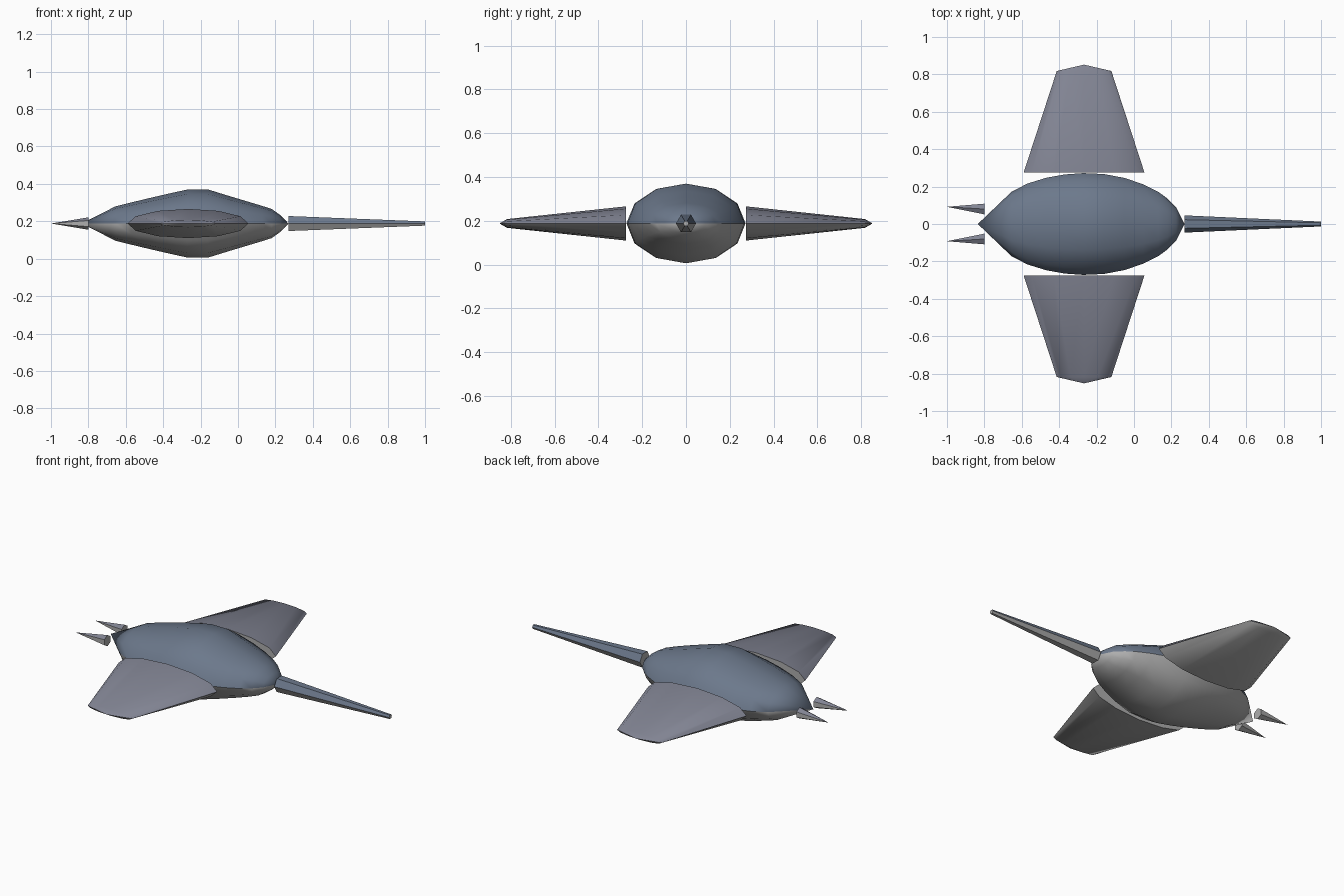
import bpy, bmesh, math
from mathutils import Vector

if "Cube" in bpy.data.objects:
    bpy.data.objects.remove(bpy.data.objects["Cube"])

MID_Z = 0.188


def material(name, rgb):
    m = bpy.data.materials.new(name)
    m.diffuse_color = (*rgb, 1)
    m.use_nodes = True
    m.node_tree.nodes["Principled BSDF"].inputs["Base Color"].default_value = m.diffuse_color
    return m


belly = material("belly_grey", (0.42, 0.42, 0.42))
back = material("back_blue", (0.15, 0.19, 0.26))
fin = material("fin_slate", (0.22, 0.23, 0.29))


def loft(name, stations, sides, along, across, top, phase=0.0):
    """Skin elliptical rings (centre, width, height); zero width makes a point."""
    bm = bmesh.new()
    along, across, up = Vector(along), Vector(across), Vector((0, 0, 1))
    rings = []
    for centre, d, w, h in stations:
        base = Vector(centre) + along * d
        if w == 0:
            rings.append([bm.verts.new(base)])
        else:
            rings.append([bm.verts.new(base + across * w * math.cos(a) + up * h * math.sin(a))
                          for a in (phase + 2 * math.pi * i / sides for i in range(sides))])
    for a, b in zip(rings, rings[1:]):
        for i in range(sides):
            j = (i + 1) % sides
            if len(a) == 1:
                bm.faces.new((a[0], b[i], b[j]))
            elif len(b) == 1:
                bm.faces.new((a[i], a[j], b[0]))
            else:
                bm.faces.new((a[i], a[j], b[j], b[i]))
    for ring in (rings[0], rings[-1]):
        if len(ring) > 1:
            bm.faces.new(ring)
    bmesh.ops.recalc_face_normals(bm, faces=bm.faces)
    # Coloured upper side, grey underside
    for f in bm.faces:
        f.material_index = 1 if f.calc_center_median().z > MID_Z + 0.001 else 0
    me = bpy.data.meshes.new(name)
    bm.to_mesh(me)
    bm.free()
    me.materials.append(belly)
    me.materials.append(top)
    ob = bpy.data.objects.new(name, me)
    bpy.context.collection.objects.link(ob)
    bpy.ops.object.select_all(action='DESELECT')
    ob.select_set(True)
    bpy.context.view_layer.objects.active = ob
    bpy.ops.object.shade_smooth_by_angle(angle=math.radians(40))
    return ob


X, Y = (1, 0, 0), (0, 1, 0)
O = (0, 0, MID_Z)

# Body: rounded in plan, diamond-like from the side
body = [(-0.835, 0, 0), (-0.655, 0.172, 0.092), (-0.57, 0.216, 0.113), (-0.47, 0.247, 0.137),
        (-0.37, 0.265, 0.16), (-0.27, 0.272, 0.182), (-0.16, 0.267, 0.182), (-0.05, 0.246, 0.148),
        (0.05, 0.212, 0.118), (0.13, 0.172, 0.094), (0.18, 0.135, 0.078), (0.225, 0.09, 0.046), (0.27, 0, 0)]
loft("body", [(O, *s) for s in body], 12, X, Y, back)

# Tail: tapered six-sided rod
loft("tail", [(O, 0.27, 0.046, 0.04 / math.sin(math.pi / 3)), (O, 1.0, 0.013, 0.013)], 6, X, Y, back)

for side, s in (("left", 1), ("right", -1)):
    # Side fin: flattened taper with a pointed end
    c = (-0.267, 0, MID_Z)
    loft(side + "_fin", [(c, 0.275, 0.323, 0.078), (c, 0.818, 0.146, 0.02), (c, 0.852, 0, 0)],
         12, (0, s, 0), X, fin)
    # Head horn: small cone ahead of the nose
    loft(side + "_horn", [((0, s * 0.08, MID_Z), -0.8, 0.033, 0.033), ((0, s * 0.092, MID_Z), -1.0, 0, 0)],
         6, X, Y, fin, math.pi / 6)
